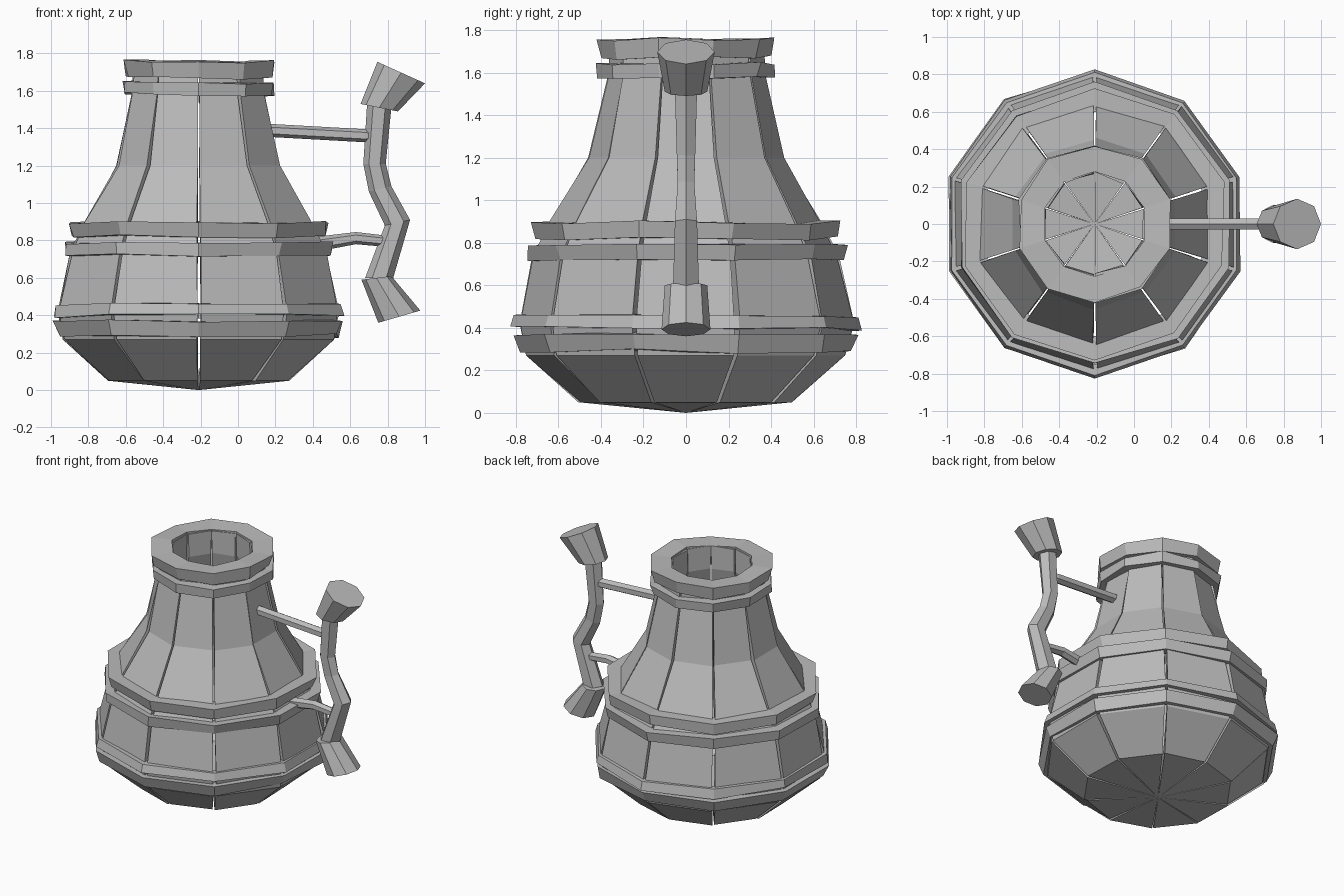
import bpy, bmesh, math, random
from mathutils import Vector

random.seed(4)
SIDES = 10
STEP = math.tau / SIDES
CENTRE = -0.21          # the vessel's axis, offset to make room for the handle

if "Cube" in bpy.data.objects:
    bpy.data.objects.remove(bpy.data.objects["Cube"], do_unlink=True)

grey = bpy.data.materials.new("plain grey")
grey.use_nodes = True
grey.diffuse_color = (0.5, 0.5, 0.5, 1)
shader = next(n for n in grey.node_tree.nodes if n.type == 'BSDF_PRINCIPLED')
shader.inputs["Base Color"].default_value = grey.diffuse_color


def wobble(amount):
    return random.uniform(-amount, amount)


def finish(name, bm):
    bmesh.ops.remove_doubles(bm, verts=bm.verts, dist=0.0005)
    bmesh.ops.recalc_face_normals(bm, faces=bm.faces)
    mesh = bpy.data.meshes.new(name)
    bm.to_mesh(mesh)
    bm.free()
    mesh.materials.append(grey)
    obj = bpy.data.objects.new(name, mesh)
    bpy.context.collection.objects.link(obj)
    return obj


def polar(r, angle, z):
    return Vector((CENTRE + r * math.cos(angle), r * math.sin(angle), z))


def bridge(bm, a, b):
    for i in range(len(a)):
        j = (i + 1) % len(a)
        bm.faces.new((a[i], a[j], b[j], b[i]))


# Staves: a closed wall section swept across one side, with narrow gaps between
OUTER = [(0, 0), (0.5, 0.05), (0.755, 0.27), (0.785, 0.42), (0.715, 0.74),
         (0.635, 0.9), (0.455, 1.2), (0.37, 1.58), (0.36, 1.745)]
INNER = [(0.27, 1.745), (0.27, 1.58), (0.36, 1.2), (0.54, 0.9),
         (0.62, 0.74), (0.68, 0.42), (0.65, 0.3), (0.45, 0.12), (0, 0.08)]


def stave(index):
    bm = bmesh.new()
    middle = math.pi / 2 + (index + 0.5) * STEP
    edges = []
    for side in (-1, 1):
        loop = []
        for r, z in OUTER + INNER:
            angle = middle + side * (STEP / 2 - random.uniform(0.006, 0.018))
            shift = wobble(0.008) if r else 0
            loop.append(bm.verts.new(polar(r + shift, angle, z)))
        bm.faces.new(loop)
        edges.append(loop)
    bridge(bm, *edges)
    finish(f"stave_{index + 1}", bm)


for i in range(SIDES):
    stave(i)


# Bands: uneven hoops around the staves
def band(name, z0, z1, r0, r1, inner):
    bm = bmesh.new()
    section = [(inner, z0), (r0, z0), (r1, z1), (inner, z1)]
    rings = []
    for k in range(SIDES):
        angle = math.pi / 2 + k * STEP
        lift = wobble(0.008)
        ring = []
        for r, z in section:
            sway = wobble(0.012) if r > inner else 0
            ring.append(bm.verts.new(polar(r + sway, angle, z + lift + wobble(0.006))))
        rings.append(ring)
    for k in range(SIDES):
        bridge(bm, rings[k], rings[(k + 1) % SIDES])
    finish(name, bm)


band("base_band_lower", 0.29, 0.37, 0.785, 0.815, 0.74)
band("base_band_upper", 0.395, 0.455, 0.815, 0.805, 0.75)
band("waist_band_lower", 0.72, 0.79, 0.74, 0.75, 0.66)
band("waist_band_upper", 0.82, 0.895, 0.705, 0.72, 0.6)
band("neck_band", 1.58, 1.645, 0.42, 0.425, 0.34)
band("rim_band", 1.67, 1.755, 0.405, 0.425, 0.28)


# Handle parts: lofts through rings given by two opposite points and a half depth
def loft(name, rings, sides):
    bm = bmesh.new()
    loops = []
    for x0, z0, x1, z1, depth in rings:
        a, b = Vector((x0, 0, z0)), Vector((x1, 0, z1))
        mid, half = (a + b) / 2, (b - a) / 2
        loop = []
        for k in range(sides):
            t = k * math.tau / sides
            loop.append(bm.verts.new(mid + half * math.cos(t)
                                     + Vector((0, depth * math.sin(t), 0))))
        loops.append(loop)
    for a, b in zip(loops, loops[1:]):
        bridge(bm, a, b)
    bm.faces.new(loops[0])
    bm.faces.new(loops[-1])
    finish(name, bm)


loft("handle_grip", [(0.69, 1.53, 0.82, 1.51, 0.06), (0.67, 1.21, 0.79, 1.21, 0.05),
                     (0.70, 1.06, 0.82, 1.09, 0.045), (0.785, 0.88, 0.92, 0.91, 0.06),
                     (0.68, 0.6, 0.83, 0.6, 0.07)], 6)
loft("handle_top_flare", [(0.745, 1.755, 1.0, 1.64, 0.135),
                          (0.655, 1.53, 0.855, 1.49, 0.1)], 8)
loft("handle_bottom_flare", [(0.66, 0.59, 0.82, 0.61, 0.1),
                             (0.75, 0.36, 0.975, 0.425, 0.115)], 8)
loft("upper_strut", [(0.14, 1.355, 0.14, 1.425, 0.035),
                     (0.68, 1.325, 0.68, 1.395, 0.035),
                     (0.73, 1.34, 0.73, 1.38, 0.025)], 6)
loft("lower_strut", [(0.42, 0.74, 0.42, 0.82, 0.035), (0.63, 0.78, 0.63, 0.845, 0.035),
                     (0.8, 0.765, 0.8, 0.825, 0.03)], 6)
